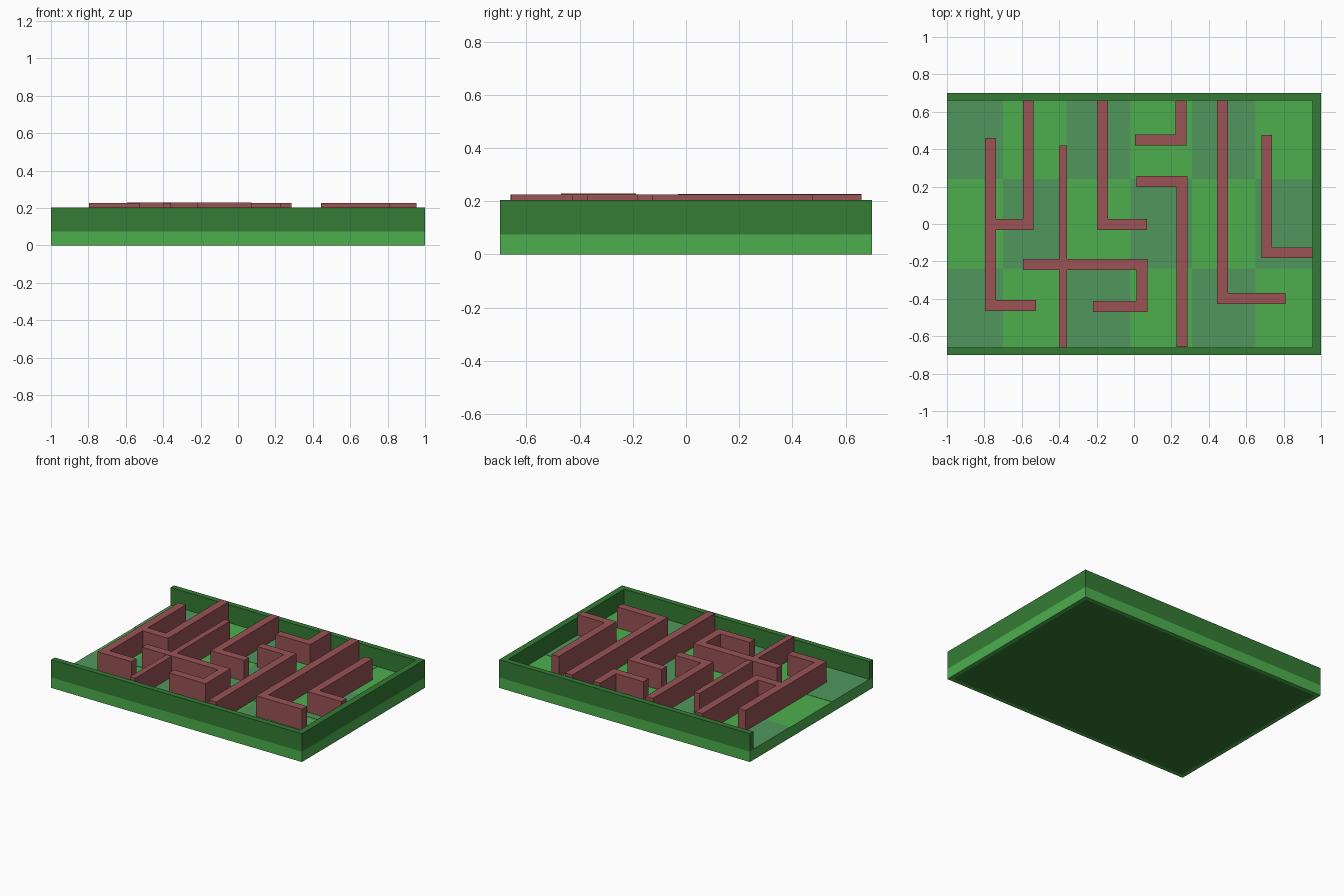
import bpy, bmesh
from mathutils import Vector

if "Cube" in bpy.data.objects:
    bpy.data.objects.remove(bpy.data.objects["Cube"])


def material(name, color):
    m = bpy.data.materials.new(name)
    m.diffuse_color = (*color, 1)
    m.use_nodes = True
    m.node_tree.nodes["Principled BSDF"].inputs["Base Color"].default_value = m.diffuse_color
    return m


LIGHT = material("bright_green", (0.075, 0.43, 0.075))
MUTED = material("muted_green", (0.08, 0.31, 0.11))
DARK = material("dark_green", (0.035, 0.20, 0.035))
RED = material("brick_red", (0.32, 0.085, 0.09))


def prism(name, outline, z0, z1, mat):
    """Extrude a flat outline from z0 up to z1."""
    bm = bmesh.new()
    face = bm.faces.new([bm.verts.new((x, y, z0)) for x, y in outline])
    top = bmesh.ops.extrude_face_region(bm, geom=[face])
    verts = [v for v in top["geom"] if isinstance(v, bmesh.types.BMVert)]
    bmesh.ops.translate(bm, verts=verts, vec=(0, 0, z1 - z0))
    bmesh.ops.recalc_face_normals(bm, faces=bm.faces)
    me = bpy.data.meshes.new(name)
    bm.to_mesh(me)
    bm.free()
    me.materials.append(mat)
    ob = bpy.data.objects.new(name, me)
    bpy.context.collection.objects.link(ob)
    return ob


def ribbon(path, width):
    """Outline of a path with a constant width and mitred corners."""
    pts = [Vector(p) for p in path]
    dirs = [(b - a).normalized() for a, b in zip(pts, pts[1:])]
    left, right = [], []
    for i, p in enumerate(pts):
        n0 = dirs[max(i - 1, 0)].orthogonal()
        n1 = dirs[min(i, len(dirs) - 1)].orthogonal()
        off = (n0 + n1) / (1 + n0.dot(n1)) * width / 2
        left.append(p + off)
        right.append(p - off)
    return left + right[::-1]


def rect(x0, x1, y0, y1):
    return [(x0, y0), (x1, y0), (x1, y1), (x0, y1)]


FLOOR, RIM = 0.075, 0.204

# Base slab with a dark panel on the underside
base = prism("base", rect(-1, 1, -0.7, 0.7), 0, FLOOR, LIGHT)
base.data.materials.append(DARK)
bm = bmesh.new()
bm.from_mesh(base.data)
under = min(bm.faces, key=lambda f: f.calc_center_median().z)
bmesh.ops.inset_region(bm, faces=[under], thickness=0.04)
under.material_index = 1
bm.to_mesh(base.data)
bm.free()

# Rim around three sides, open on the left
prism("rim", [(-1, -0.7), (1, -0.7), (1, 0.7), (-1, 0.7), (-1, 0.66),
              (0.955, 0.66), (0.955, -0.66), (-1, -0.66)], FLOOR, RIM, DARK)

# Checkered floor tiles
xs = [-1, -0.70, -0.36, -0.02, 0.31, 0.65, 0.955]
ys = [0.66, 0.24, -0.237, -0.66]
for i in range(6):
    for j in range(3):
        if (i + j) % 2 == 0:
            prism(f"floor_tile_{i}_{j}", rect(xs[i], xs[i + 1], ys[j + 1], ys[j]),
                  FLOOR, FLOOR + 0.002, MUTED)

# Maze walls as centre lines: path, width, top height
W = 0.058
walls = [
    ([(-0.767, 0.46), (-0.767, -0.436), (-0.524, -0.436)], W, 0.226),
    ([(-0.565, 0.66), (-0.565, -0.002), (-0.738, -0.002)], W, 0.226),
    ([(-0.379, 0.42), (-0.379, -0.66)], 0.042, 0.226),
    ([(-0.594, -0.217), (0.042, -0.217), (0.042, -0.441), (-0.22, -0.441)], W, 0.229),
    ([(-0.168, 0.66), (-0.168, -0.002), (0.07, -0.002)], W, 0.228),
    ([(0.252, 0.66), (0.252, 0.45), (0.005, 0.45)], W, 0.226),
    ([(0.014, 0.228), (0.257, 0.228), (0.257, -0.657)], W, 0.226),
    ([(0.474, 0.66), (0.474, -0.399), (0.81, -0.399)], W, 0.226),
    ([(0.71, 0.476), (0.71, -0.154), (0.955, -0.154)], W, 0.226),
]
for k, (path, width, top) in enumerate(walls):
    prism(f"maze_wall_{k + 1}", ribbon(path, width), FLOOR, top, RED)
